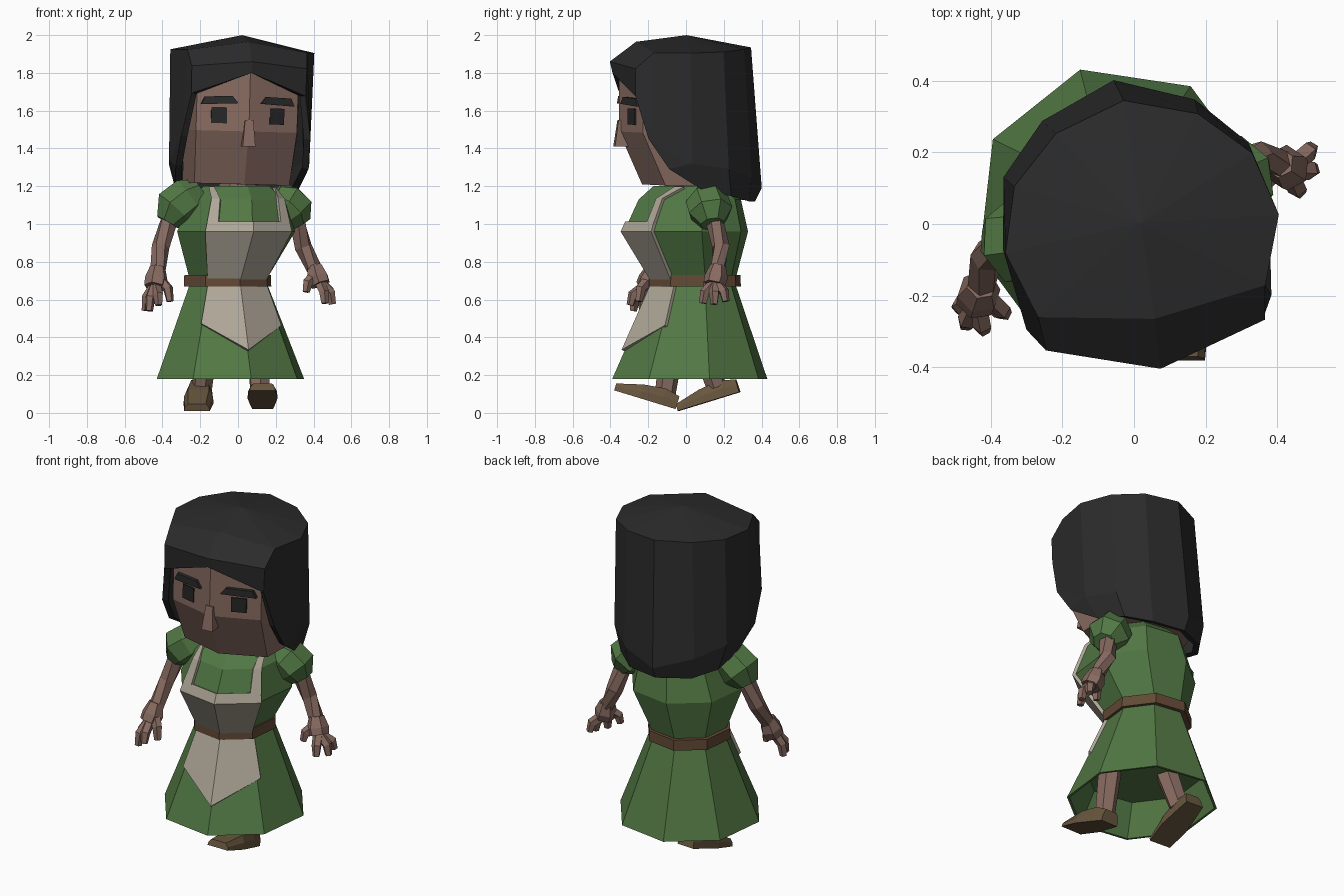
import bpy, bmesh, math
from mathutils import Vector, Matrix

if "Cube" in bpy.data.objects:
    bpy.data.objects.remove(bpy.data.objects["Cube"])

def mat(name, r, g, b):
    m = bpy.data.materials.new(name)
    lin = [((c / 255 + 0.055) / 1.055) ** 2.4 for c in (r, g, b)]
    m.diffuse_color = (*lin, 1)
    m.use_nodes = True
    m.node_tree.nodes["Principled BSDF"].inputs["Base Color"].default_value = m.diffuse_color
    return m

SKIN = mat("brown_skin", 136, 107, 97)
HAIR = mat("black_hair", 43, 43, 43)
EYE = mat("dark_eye", 38, 38, 40)
GREEN = mat("green_cloth", 82, 120, 68)
APRON = mat("cream_cloth", 174, 166, 151)
BELT = mat("belt_brown", 98, 73, 53)
SHOE = mat("shoe_brown", 104, 86, 62)

# The head is turned and tilted slightly about the neck
HEAD = (Matrix.Translation((0, 0, 1.2)) @ Matrix.Rotation(math.radians(8), 4, 'Z')
        @ Matrix.Rotation(math.radians(1.5), 4, 'Y') @ Matrix.Translation((0, 0, -1.2)))

def make(name, verts, faces, m, matrix=None, mirror=False, thick=0, offset=0):
    me = bpy.data.meshes.new(name)
    me.from_pydata([tuple(v) for v in verts], [], faces)
    bm = bmesh.new()
    bm.from_mesh(me)
    bmesh.ops.recalc_face_normals(bm, faces=bm.faces)
    bm.to_mesh(me)
    bm.free()
    me.materials.append(m)
    ob = bpy.data.objects.new(name, me)
    bpy.context.collection.objects.link(ob)
    if matrix:
        ob.matrix_basis = matrix
    if mirror:
        ob.modifiers.new("mirror", 'MIRROR')
    if thick:
        s = ob.modifiers.new("thickness", 'SOLIDIFY')
        s.thickness, s.offset = thick, offset
    return ob

def loft(name, rings, m, **kw):
    n = len(rings[0])
    faces = [(i * n + k, i * n + (k + 1) % n, (i + 1) * n + (k + 1) % n, (i + 1) * n + k)
             for i in range(len(rings) - 1) for k in range(n)]
    last = (len(rings) - 1) * n
    faces += [tuple(range(n)), tuple(range(last, last + n))]
    return make(name, [v for r in rings for v in r], faces, m, **kw)

def tube(name, pts, radii, m, n=6):
    pts = [Vector(p) for p in pts]
    rings = []
    for i, p in enumerate(pts):
        d = pts[min(i + 1, len(pts) - 1)] - pts[max(i - 1, 0)]
        q = d.to_track_quat('Z', 'Y')
        rings.append([p + q @ Vector((radii[i] * math.cos((k + .5) * math.tau / n),
                                      radii[i] * math.sin((k + .5) * math.tau / n), 0))
                      for k in range(n)])
    return loft(name, rings, m)

# Dress: octagonal rings (z, centre x, centre y, radius), one corner facing forward
RINGS = [(.18, -.04, .02, .425), (.67, -.05, .045, .228), (.72, -.05, .045, .228),
         (.96, -.01, 0, .34), (1.13, 0, .02, .28), (1.2, 0, .02, .2)]

def corner(ring, k, off=0):
    z, cx, cy, r = ring
    a, y = math.radians(45 * k), math.radians(15)
    px, py = .95 * (r + off) * math.cos(a), (r + off) * math.sin(a)
    return Vector((cx + px * math.cos(y) - py * math.sin(y),
                   cy + px * math.sin(y) + py * math.cos(y), z))

def on_dress(z, c, off=.008):
    for lo, hi in zip(RINGS, RINGS[1:]):
        if z <= hi[0]:
            break
    t = (z - lo[0]) / (hi[0] - lo[0])
    ring = (z, *[a + (b - a) * t for a, b in zip(lo[1:], hi[1:])])
    k = math.floor(c)
    return corner(ring, k, off).lerp(corner(ring, k + 1, off), c - k)

def full(ring):
    return [corner(ring, k) for k in range(8)]

inside = [(.36, -.045, .03, .33), (.18, -.04, .02, .41)]
loft("dress", [full(r) for r in inside + RINGS], GREEN)
loft("belt", [full((z, -.055, .047, r)) for z, r in ((.668, .2), (.668, .252), (.73, .25), (.73, .2))], BELT)

# Apron: thin panels following the front of the dress
def panel(name, rows):
    n = len(rows[0])
    faces = [(i * n + k, i * n + k + 1, (i + 1) * n + k + 1, (i + 1) * n + k)
             for i in range(len(rows) - 1) for k in range(n - 1)]
    make(name, [on_dress(z, c) for r in rows for z, c in r], faces, APRON, thick=.02)

panel("apron_skirt", [[(.67, 5), (.67, 6), (.67, 7.1)], [(.47, 5), (.33, 6), (.46, 7.1)]])
panel("apron_bib", [[(z, 5), (z, 6), (z, 7)] for z in (.71, .96, 1.01)])
for side, f in (("right", lambda c: 12 - c), ("left", lambda c: c)):
    panel(side + "_strap", [[(z, f(a)), (z, f(b))] for z, a, b in
                            ((1.0, 6.75, 7), (1.13, 6.8, 7.03), (1.19, 7.2, 7.5))])

# Head, neck and face
half = [(0, -.36), (.27, -.27), (.305, -.05), (.24, .2), (0, .28)]
outline = half + [(-x, y) for x, y in half[3:0:-1]]
loft("head", [[(x * s, y + (dy if y < 0 else 0), z) for x, y in outline]
              for z, s, dy in ((1.21, .94, .125), (1.49, 1, 0), (1.82, 1, 0))], SKIN, matrix=HEAD)
tube("neck", [(0, .02, 1.1), (0, .02, 1.25)], [.11, .11], SKIN, 8)

def plate(name, xz, t, m):
    rings = [[(x, -.36 + x / 3 + d, z) for x, z in xz] for d in (-t, .01)]
    loft(name, rings, m, matrix=HEAD, mirror=True)

plate("eyes", [(.115, 1.53), (.195, 1.53), (.195, 1.615), (.115, 1.615)], .008, EYE)
plate("eyebrows", [(.06, 1.638), (.25, 1.628), (.23, 1.67), (.09, 1.675)], .022, HAIR)
loft("nose", [[(-w, f, z), (w, f, z), (w, -.3, z), (-w, -.3, z)]
              for z, w, f in ((1.41, .034, -.385), (1.55, .022, -.365))], SKIN, matrix=HEAD)

# Hair: half shell, mirrored and thickened inward
hair_v = [(0, 0, 2), (0, -.27, 1.965), (.32, -.22, 1.915), (.385, -.03, 1.915), (.335, .15, 1.92),
          (.2, .28, 1.93), (0, .345, 1.935),
          (0, -.41, 1.86), (.308, -.315, 1.83), (0, -.395, 1.8), (.305, -.315, 1.685),
          (.345, -.25, 1.46), (.355, -.14, 1.3), (.33, .03, 1.195), (.375, -.02, 1.33),
          (.345, .18, 1.3), (.3, .2, 1.155), (.215, .32, 1.25), (.19, .31, 1.125),
          (0, .405, 1.19), (0, .37, 1.12)]
hair_f = [(0, 1, 2), (0, 2, 3), (0, 3, 4), (0, 4, 5), (0, 5, 6), (1, 7, 8, 2), (7, 9, 10, 8),
          (2, 8, 10, 11), (2, 11, 14, 3), (11, 12, 14), (12, 13, 14), (3, 14, 15, 4),
          (14, 13, 16, 15), (4, 15, 17, 5), (15, 16, 18, 17), (5, 17, 19, 6), (17, 18, 20, 19)]
make("hair", hair_v, hair_f, HAIR, matrix=HEAD, mirror=True, thick=.035, offset=-1)

# Arms: puffed sleeve, bent arm, palm and fingers, posed per side
ARMS = {
    "left": dict(sleeve=[(.19, .1, 1.15), (.24, .11, 1.12), (.295, .13, 1.06), (.33, .14, 1.0)],
                 arm=[(.3, .14, 1.06), (.345, .185, .88), (.405, .17, .76)], palm=(.435, .15, .68),
                 tips=[(.495, .21, .59), (.5, .15, .575), (.46, .09, .58), (.36, .11, .64)]),
    "right": dict(sleeve=[(-.2, -.03, 1.18), (-.26, -.04, 1.14), (-.335, -.05, 1.08), (-.375, -.055, 1.01)],
                  arm=[(-.35, -.05, 1.06), (-.41, -.09, .88), (-.425, -.17, .75)], palm=(-.44, -.215, .665),
                  tips=[(-.49, -.23, .54), (-.47, -.28, .54), (-.42, -.295, .57), (-.36, -.25, .59)])}
for side, a in ARMS.items():
    tube(side + "_sleeve", a["sleeve"], [.07, .115, .12, .065], GREEN, 7)
    tube(side + "_arm", a["arm"], [.05, .047, .042], SKIN)
    wrist, palm = Vector(a["arm"][-1]), Vector(a["palm"])
    tube(side + "_palm", [wrist + Vector((0, 0, .02)), wrist.lerp(palm, .5), palm], [.042, .062, .058], SKIN)
    for i, t in enumerate(a["tips"]):
        t = Vector(t)
        root = wrist.lerp(palm, .3 if i == 3 else .85)
        knuckle = root.lerp(t, .5) + Vector((t.x - root.x, t.y - root.y, 0)) * .35
        tube(f"{side}_finger_{i + 1}", [root, knuckle, t], [.03, .028, .02], SKIN, 5)

# Legs and shoes: front foot lands on its heel, back foot pushes off its toe
for side, leg, heel, pitch, yaw in (
        ("left", [(.11, -.06, .45), (.115, -.11, .1)], (.13, -.055, .02), 17, 0),
        ("right", [(-.16, .06, .45), (-.19, .16, .14)], (-.195, .285, .11), -17, -4)):
    tube(side + "_leg", leg, [.068, .055], SKIN)
    M = (Matrix.Translation(heel) @ Matrix.Rotation(math.radians(yaw), 4, 'Z')
         @ Matrix.Rotation(math.radians(-pitch), 4, 'X'))
    loft(side + "_shoe", [[(-w, -y, 0), (w, -y, 0), (w * .95, -y, h * .5), (w * .7, -y, h), (-w * .7, -y, h),
                           (-w * .95, -y, h * .5)]
                          for y, w, h in ((0, .055, .07), (.08, .066, .09), (.2, .08, .075), (.34, .068, .038))],
         SHOE, matrix=M)
